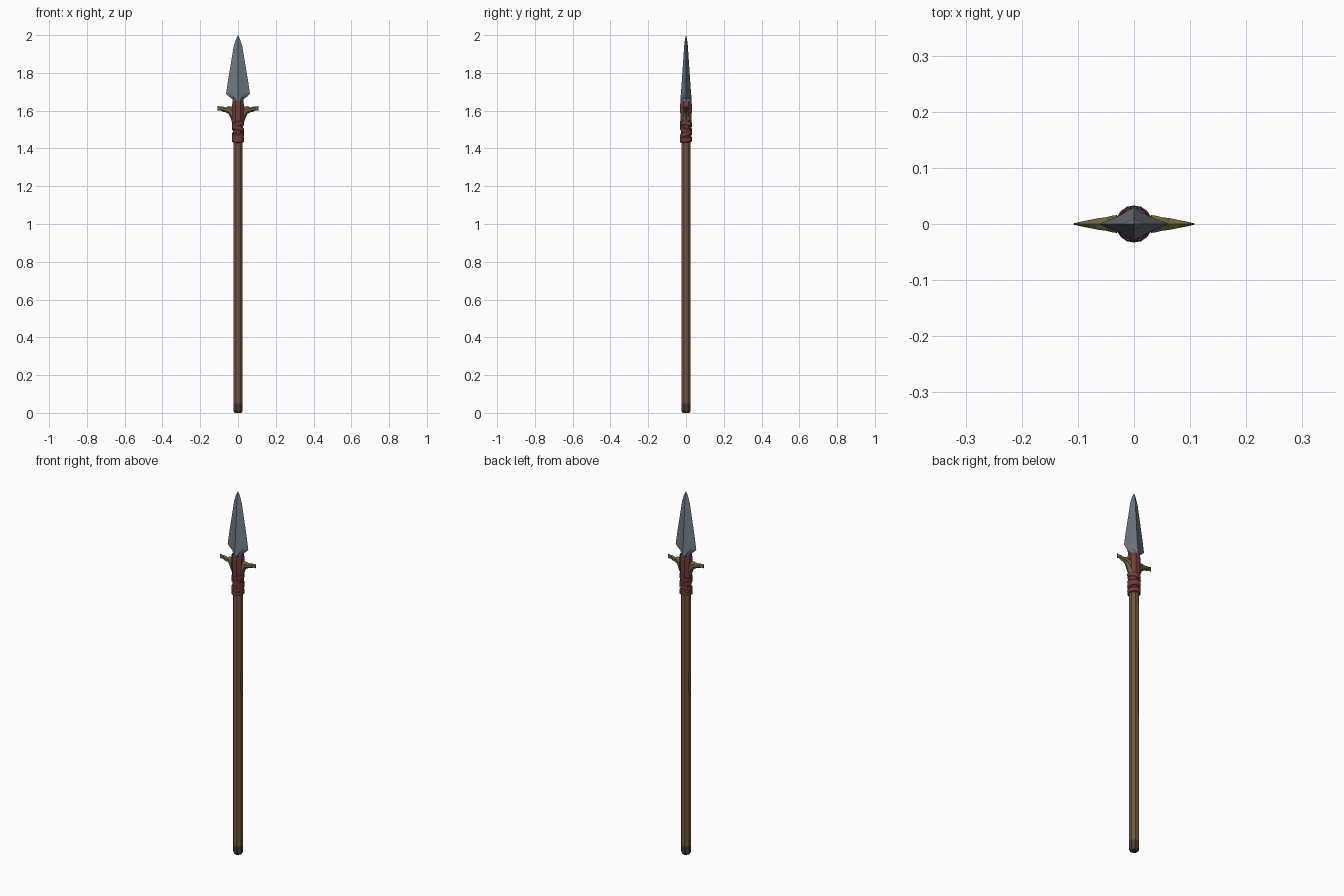
import bpy, bmesh, math

if "Cube" in bpy.data.objects:
    bpy.data.objects.remove(bpy.data.objects["Cube"])


def material(name, rgb):
    m = bpy.data.materials.new(name)
    m.diffuse_color = (*rgb, 1)
    m.use_nodes = True
    m.node_tree.nodes["Principled BSDF"].inputs["Base Color"].default_value = m.diffuse_color
    return m


WOOD = material("wood", (0.17, 0.10, 0.055))
DARK_WOOD = material("dark_wood", (0.07, 0.045, 0.03))
STEEL = material("steel", (0.16, 0.19, 0.22))
CLOTH = material("red_cloth", (0.17, 0.045, 0.045))
BRASS = material("aged_brass", (0.16, 0.13, 0.045))


def loft(name, rings, mat, closed=False):
    """Skin a list of equal-length point rings; closed joins last to first."""
    bm = bmesh.new()
    rows = [[bm.verts.new(p) for p in r] for r in rings]
    n = len(rows[0])
    pairs = list(zip(rows, rows[1:])) + ([(rows[-1], rows[0])] if closed else [])
    for a, b in pairs:
        for i in range(n):
            j = (i + 1) % n
            bm.faces.new((a[i], a[j], b[j], b[i]))
    if not closed:
        bm.faces.new(rows[0][::-1])
        bm.faces.new(rows[-1])
    bmesh.ops.remove_doubles(bm, verts=bm.verts, dist=0.0002)
    bmesh.ops.recalc_face_normals(bm, faces=bm.faces)
    me = bpy.data.meshes.new(name)
    bm.to_mesh(me)
    bm.free()
    me.materials.append(mat)
    ob = bpy.data.objects.new(name, me)
    bpy.context.collection.objects.link(ob)
    return ob


def ring(rx, ry, z, n=8):
    return [(rx * math.cos(math.tau * (i + 0.5) / n),
             ry * math.sin(math.tau * (i + 0.5) / n), z) for i in range(n)]


# Octagonal shaft with slightly worn thickness and a dark chamfered butt
loft("shaft", [ring(r, r, z) for r, z in
               [(.026, .05), (.0265, .5), (.0255, .95), (.0262, 1.3), (.025, 1.62)]], WOOD)
loft("shaft_butt", [ring(r, r, z) for r, z in
                    [(.021, 0), (.026, .012), (.026, .05)]], DARK_WOOD)

# Cloth sleeve under the blade
loft("cloth_sleeve", [ring(r, r, z) for r, z in
                      [(.029, 1.435), (.0295, 1.5), (.031, 1.54), (.033, 1.59),
                       (.034, 1.63), (.031, 1.652)]], CLOTH)


# Tilted cloth bands wound around the sleeve
def band(name, z, tilt, turn, r=.030, half=.016):
    rings = []
    for i in range(16):
        a = math.tau * i / 16
        zc = z + tilt * math.sin(a + turn)
        rings.append([(q * math.cos(a), q * math.sin(a), zc + h) for q, h in
                      [(r - .004, -half), (r + .002, -half * .8), (r + .003, half * .5),
                       (r - .004, half)]])
    loft(name, rings, CLOTH, closed=True)


for i, (z, tilt, turn) in enumerate([(1.448, .002, 0), (1.475, .012, .4),
                                     (1.503, -.013, .8), (1.53, .009, 1.9)]):
    band(f"cloth_band_{i + 1}", z, tilt, turn)

# Cross guard: curved lugs that thin out to a flared edge
half = [(.03, 1.53, 1.622, .016), (.038, 1.558, 1.622, .015), (.05, 1.583, 1.624, .012),
        (.066, 1.592, 1.617, .010), (.08, 1.594, 1.622, .007), (.095, 1.602, 1.622, .004),
        (.108, 1.599, 1.626, .001)]
for side, s in (("left", -1), ("right", 1)):
    loft(f"guard_{side}", [[(s * x, 0, lo), (s * x, t, lo + (hi - lo) * .3),
                            (s * x, t, lo + (hi - lo) * .75), (s * x, 0, hi),
                            (s * x, -t, lo + (hi - lo) * .75),
                            (s * x, -t, lo + (hi - lo) * .3)]
                           for x, lo, hi, t in half], BRASS)


# Spear head: socket neck flowing into a ridged blade with hollow faces
def blade_section(w, d, z, hollow):
    q = [(w, 0), (w * .5, d * hollow), (0, d), (-w * .5, d * hollow)]
    return [(x, y, z) for x, y in q] + [(-x, -y, z) for x, y in q]


loft("spear_head", [blade_section(*s) for s in
                    [(.029, .029, 1.63, .85), (.028, .030, 1.66, .8),
                     (.045, .029, 1.672, .55), (.063, .027, 1.69, .45),
                     (.053, .022, 1.76, .45), (.038, .016, 1.85, .47),
                     (.023, .010, 1.94, .5), (.012, .006, 1.975, .5),
                     (0, 0, 2.0, .5)]], STEEL)
